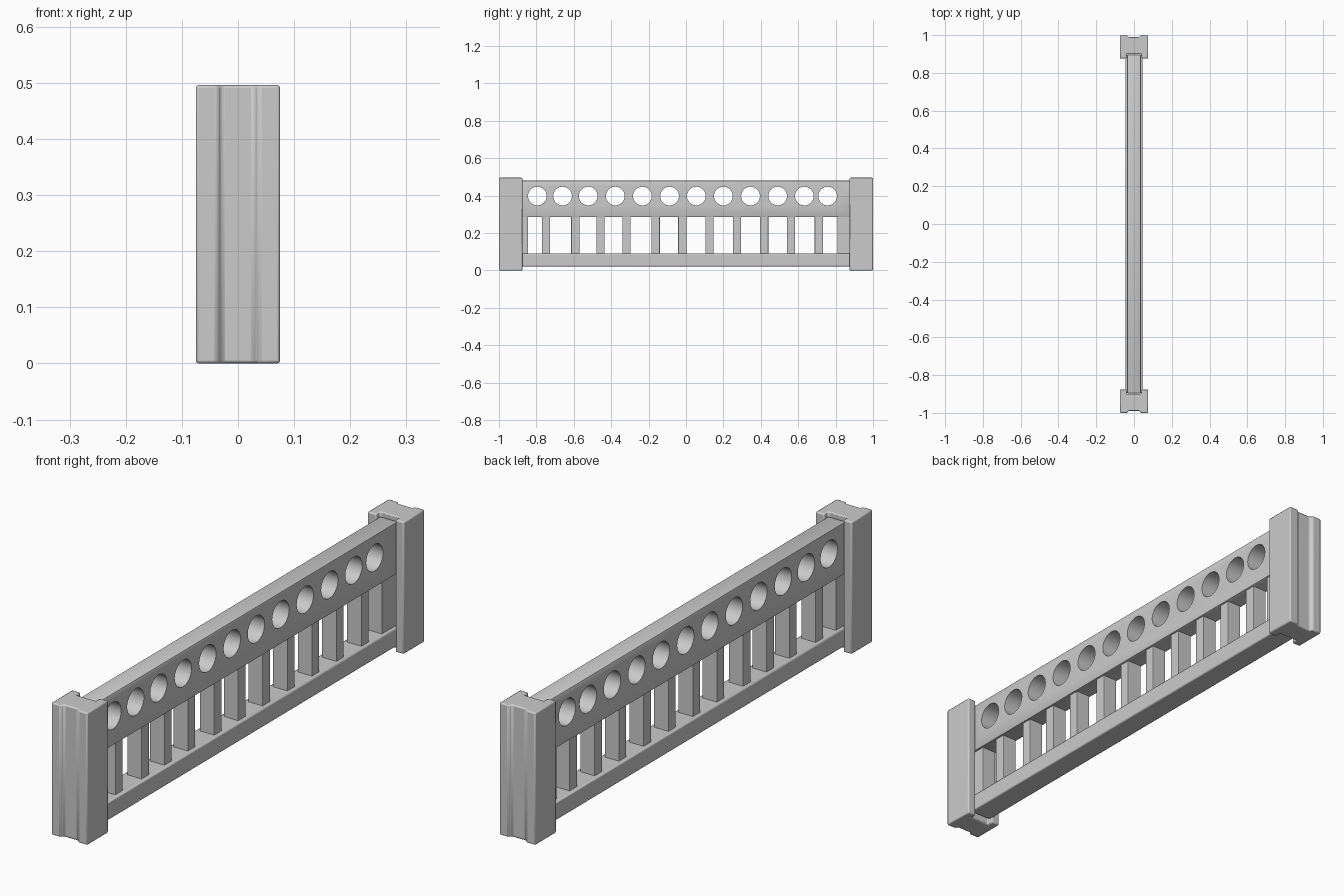
import bpy, bmesh, math
from mathutils import Matrix

if "Cube" in bpy.data.objects:
    bpy.data.objects.remove(bpy.data.objects["Cube"])


def finish(name, bm, bevel=0.0):
    bmesh.ops.recalc_face_normals(bm, faces=bm.faces)
    mesh = bpy.data.meshes.new(name)
    bm.to_mesh(mesh)
    bm.free()
    ob = bpy.data.objects.new(name, mesh)
    bpy.context.collection.objects.link(ob)
    if bevel:
        mod = ob.modifiers.new("soft_edges", 'BEVEL')
        mod.width = bevel
        mod.segments = 2
        mod.limit_method = 'ANGLE'
        mod.angle_limit = math.radians(50)
    return ob


def box(name, x, y0, y1, z0, z1, bevel):
    bm = bmesh.new()
    m = (Matrix.Translation((0, (y0 + y1) / 2, (z0 + z1) / 2))
         @ Matrix.Diagonal((2 * x, y1 - y0, z1 - z0, 1)))
    bmesh.ops.create_cube(bm, size=1, matrix=m)
    return finish(name, bm, bevel)


def smooth(ob):
    bpy.ops.object.select_all(action='DESELECT')
    ob.select_set(True)
    bpy.context.view_layer.objects.active = ob
    bpy.ops.object.shade_smooth_by_angle(angle=math.radians(35))


# End posts: grooved outside, slotted inside to receive the rails
half = [(0.04, 0.90), (0.04, 0.875), (0.075, 0.875), (0.075, 1.0),
        (0.037, 1.0), (0.028, 0.989)]
profile = half + [(-x, y) for x, y in reversed(half)]
for side, label in ((-1, "front"), (1, "back")):
    bm = bmesh.new()
    face = bm.faces.new([bm.verts.new((x, side * y, 0)) for x, y in profile])
    ext = bmesh.ops.extrude_face_region(bm, geom=[face])
    verts = [v for v in ext["geom"] if isinstance(v, bmesh.types.BMVert)]
    bmesh.ops.translate(bm, verts=verts, vec=(0, 0, 0.496))
    smooth(finish(label + "_post", bm, 0.005))

# Bottom rail
smooth(box("bottom_rail", 0.045, -0.895, 0.895, 0.022, 0.09, 0.005))

# Balusters, with half-hidden ones against the posts
centres = [-0.748, -0.592, -0.457, -0.318, -0.162, -0.02,
           0.125, 0.272, 0.418, 0.562, 0.71]
for i, y in enumerate(centres):
    box(f"baluster_{i + 1}", 0.03, y - 0.022, y + 0.022, 0.08, 0.295, 0.002)
box("front_end_baluster", 0.03, -0.897, -0.845, 0.08, 0.295, 0.002)
box("back_end_baluster", 0.03, 0.81, 0.897, 0.08, 0.295, 0.002)

# Upper panel pierced by a row of round holes
panel = box("upper_panel", 0.037, -0.897, 0.897, 0.285, 0.481, 0.006)
holes = [-0.795, -0.66, -0.523, -0.378, -0.233, -0.088,
         0.055, 0.2, 0.345, 0.49, 0.633, 0.757]
bm = bmesh.new()
for y in holes:
    m = Matrix.Translation((0, y, 0.398)) @ Matrix.Rotation(math.pi / 2, 4, 'Y')
    bmesh.ops.create_cone(bm, cap_ends=True, segments=32, radius1=0.05,
                          radius2=0.05, depth=0.2, matrix=m)
cutter = finish("hole_cutter", bm)
cutter.hide_render = True
mod = panel.modifiers.new("holes", 'BOOLEAN')
mod.operation = 'DIFFERENCE'
mod.solver = 'EXACT'
mod.object = cutter
bpy.context.view_layer.update()
dg = bpy.context.evaluated_depsgraph_get()
cut_mesh = bpy.data.meshes.new_from_object(panel.evaluated_get(dg))
panel.modifiers.clear()
panel.data = cut_mesh
bpy.data.objects.remove(cutter)
smooth(panel)
